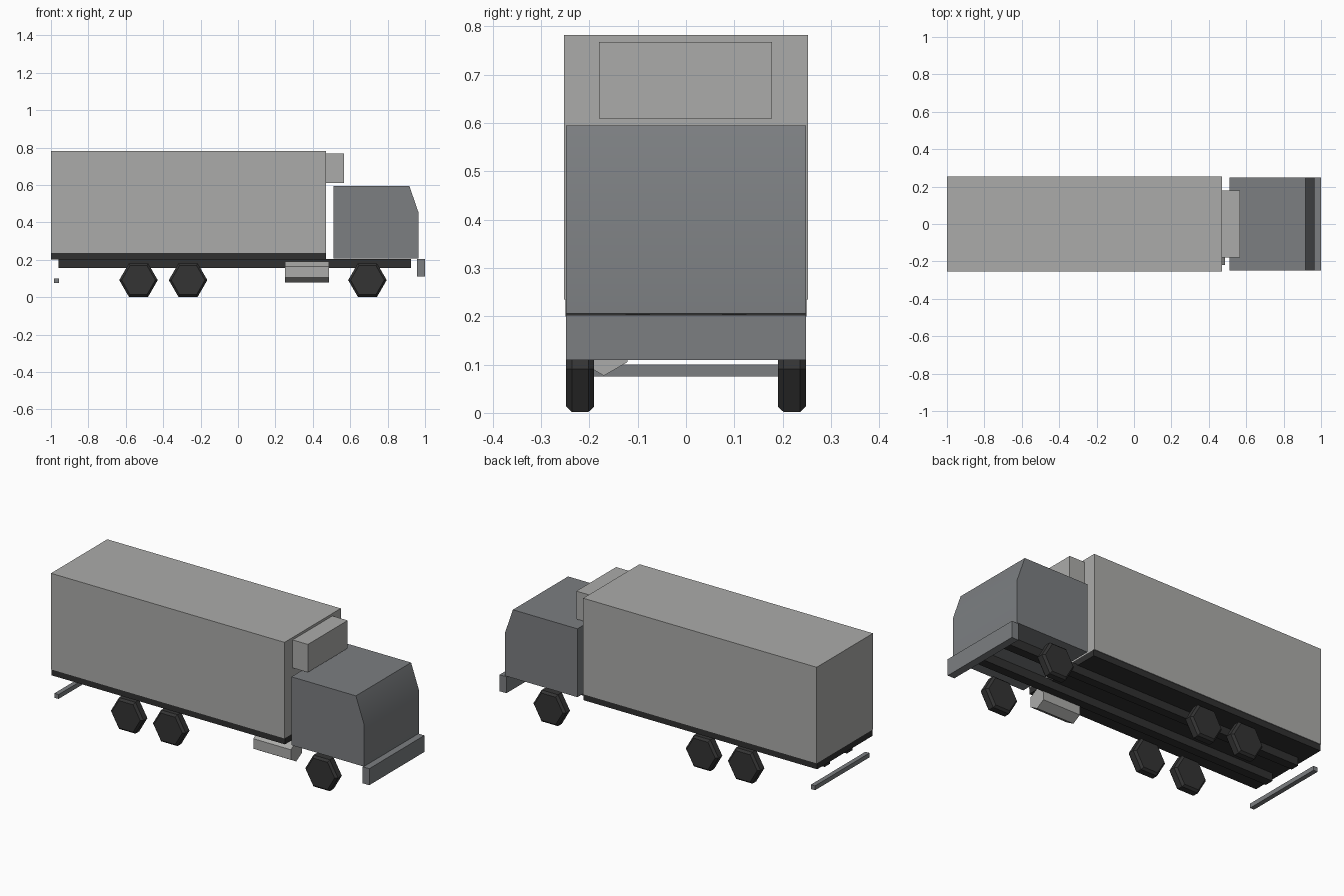
import bpy, math

if "Cube" in bpy.data.objects:
    bpy.data.objects.remove(bpy.data.objects["Cube"], do_unlink=True)


def material(name, r, g, b):
    m = bpy.data.materials.new(name)
    m.use_nodes = True
    m.diffuse_color = (r, g, b, 1)
    m.node_tree.nodes["Principled BSDF"].inputs["Base Color"].default_value = (r, g, b, 1)
    return m


LIGHT = material("light grey", 0.41, 0.41, 0.40)
CAB = material("slate grey", 0.20, 0.21, 0.22)
DARK = material("chassis black", 0.03, 0.03, 0.03)
TYRE = material("tyre black", 0.034, 0.034, 0.034)


def mesh_object(name, verts, faces, mat):
    me = bpy.data.meshes.new(name)
    me.from_pydata(verts, [], faces)
    me.materials.append(mat)
    ob = bpy.data.objects.new(name, me)
    bpy.context.collection.objects.link(ob)
    return ob


def loft(name, rings, mat):
    """Skin a list of equal closed rings and cap both ends."""
    n = len(rings[0])
    faces = [list(range(n))[::-1], [(len(rings) - 1) * n + i for i in range(n)]]
    for k in range(len(rings) - 1):
        for i in range(n):
            j = (i + 1) % n
            faces.append([k * n + i, k * n + j, (k + 1) * n + j, (k + 1) * n + i])
    return mesh_object(name, [v for r in rings for v in r], faces, mat)


def box(name, x, y, z, mat):
    rings = [[(a, y[0], z[0]), (a, y[1], z[0]), (a, y[1], z[1]), (a, y[0], z[1])] for a in x]
    return loft(name, rings, mat)


def hexagon(radius, turn=0):
    return [(radius * math.cos(turn + i * math.pi / 3),
             radius * math.sin(turn + i * math.pi / 3)) for i in range(6)]


# Cargo body
box("cargo_box", (-1, 0.47), (-0.253, 0.253), (0.235, 0.782), LIGHT)
box("cargo_floor", (-1, 0.47), (-0.249, 0.249), (0.2, 0.235), DARK)
box("cooling_unit", (0.47, 0.566), (-0.18, 0.178), (0.609, 0.768), LIGHT)

# Cab with a sloping windscreen
side = [(0.51, 0.206), (0.966, 0.206), (0.966, 0.45), (0.916, 0.595), (0.51, 0.595)]
cab = loft("cab", [[(x, y, z) for x, z in side] for y in (0.248, -0.248)], CAB)
bpy.context.view_layer.objects.active = cab
cab.select_set(True)
bpy.ops.object.shade_smooth_by_angle(angle=math.radians(30))
cab.select_set(False)

# Bumper and rear guard bar
box("front_bumper", (0.957, 1), (-0.248, 0.248), (0.109, 0.203), CAB)
box("rear_guard", (-0.984, -0.958), (-0.245, 0.245), (0.075, 0.1), CAB)

# Chassis rails
for s, label in ((1, "back"), (-1, "front")):
    box("chassis_rail_" + label, (-0.96, 0.925), (s * 0.1 - 0.025, s * 0.1 + 0.025),
        (0.155, 0.204), DARK)

# Fuel tank
loft("fuel_tank", [[(x, -0.17 + a, 0.134 + b) for a, b in hexagon(0.057, math.pi / 6)]
                   for x in (0.25, 0.486)], LIGHT)

# Six-sided wheels with bevelled shoulders
profile = [(0.19, 0.09), (0.202, 0.103), (0.236, 0.103), (0.248, 0.09)]
for axle, cx in (("steer", 0.692), ("drive", -0.267), ("rear", -0.532)):
    for s, label in ((1, "back"), (-1, "front")):
        rings = [[(cx + a, s * y, 0.091 + b) for a, b in hexagon(r)] for y, r in profile]
        loft(f"{axle}_wheel_{label}", rings, TYRE)

# Make every face point outward
import bmesh
for ob in bpy.context.collection.objects:
    if ob.type == "MESH":
        bm = bmesh.new()
        bm.from_mesh(ob.data)
        bmesh.ops.recalc_face_normals(bm, faces=bm.faces)
        bm.to_mesh(ob.data)
        bm.free()
